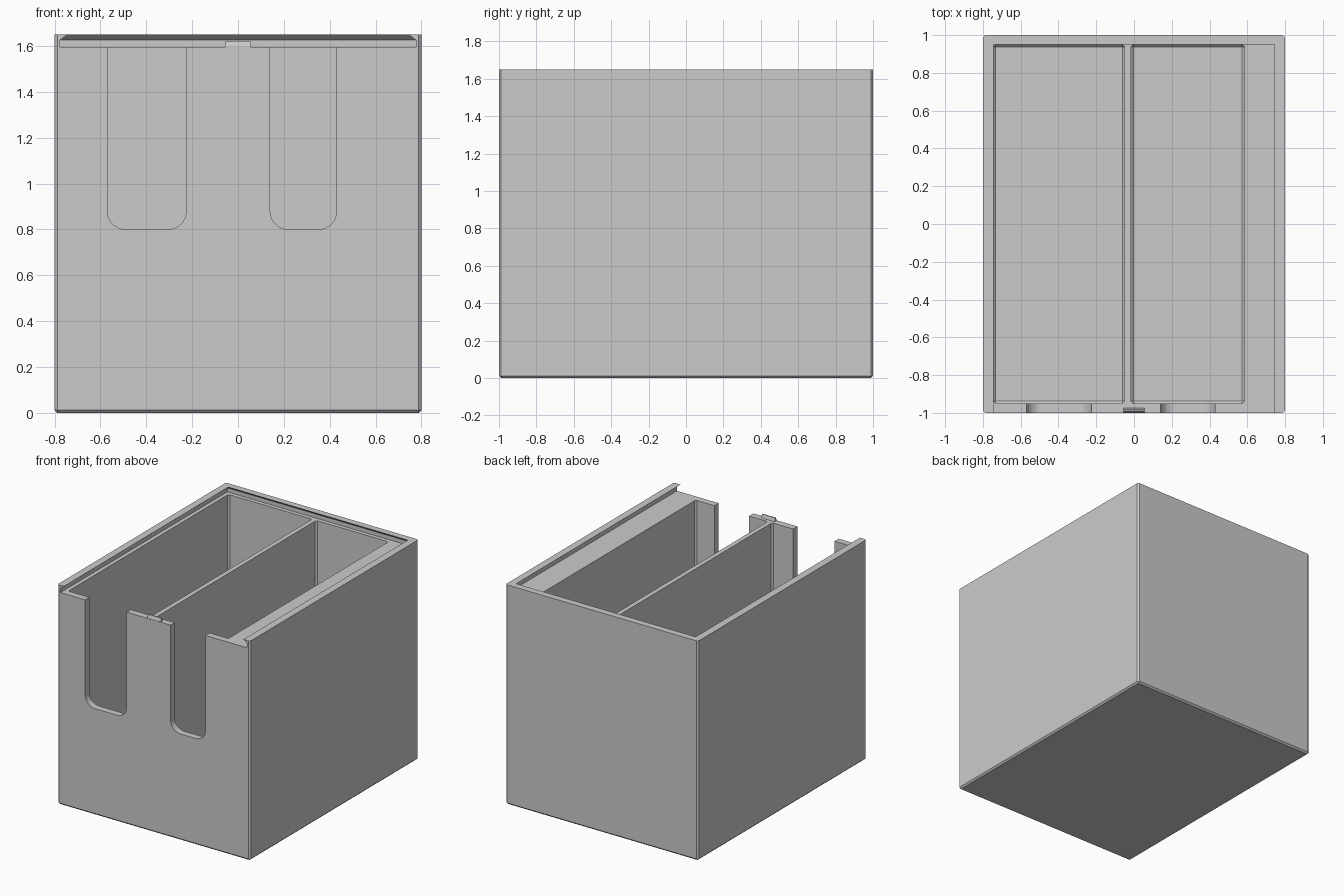
import bpy, bmesh, math

if "Cube" in bpy.data.objects:
    bpy.data.objects.remove(bpy.data.objects["Cube"], do_unlink=True)

grey = bpy.data.materials.new("plain grey")
grey.use_nodes = True
grey.diffuse_color = (0.6, 0.6, 0.6, 1)
grey.node_tree.nodes["Principled BSDF"].inputs["Base Color"].default_value = (0.6, 0.6, 0.6, 1)

HEIGHT, LEDGE, FLOOR, CHAMFER = 1.65, 1.595, 0.05, 0.012


def add_object(name, bm):
    bmesh.ops.recalc_face_normals(bm, faces=bm.faces)
    mesh = bpy.data.meshes.new(name)
    bm.to_mesh(mesh)
    bm.free()
    mesh.materials.append(grey)
    obj = bpy.data.objects.new(name, mesh)
    bpy.context.collection.objects.link(obj)
    return obj


def loft(name, rings):
    """Closed solid through a stack of matching rings of points."""
    bm = bmesh.new()
    loops = [[bm.verts.new(p) for p in ring] for ring in rings]
    n = len(loops[0])
    for low, high in zip(loops, loops[1:]):
        for i in range(n):
            j = (i + 1) % n
            bm.faces.new((low[i], low[j], high[j], high[i]))
    bm.faces.new(loops[0])
    bm.faces.new(loops[-1])
    return add_object(name, bm)


def rect(x0, x1, y0, y1, z):
    return [(x0, y0, z), (x1, y0, z), (x1, y1, z), (x0, y1, z)]


def chamfered_box(name, x0, x1, y0, y1, z0, z1):
    """Box with chamfered upright and bottom edges."""
    obj = loft(name, [rect(x0, x1, y0, y1, z0), rect(x0, x1, y0, y1, z1)])
    bm = bmesh.new()
    bm.from_mesh(obj.data)
    edges = [e for e in bm.edges if min(v.co.z for v in e.verts) < z0 + 0.001]
    bmesh.ops.bevel(bm, geom=edges, offset=CHAMFER, segments=1, affect='EDGES')
    bm.to_mesh(obj.data)
    bm.free()
    return obj


def carve(obj, cutter):
    mod = obj.modifiers.new("carve", 'BOOLEAN')
    mod.operation, mod.solver, mod.object = 'DIFFERENCE', 'EXACT', cutter
    bpy.context.view_layer.objects.active = obj
    bpy.ops.object.modifier_apply(modifier=mod.name)
    bpy.data.objects.remove(cutter, do_unlink=True)


def notch(x0, x1, z0, radius, steps=8):
    """Upright finger slot through the front wall, rounded at the bottom."""
    profile = [(x1, 1.8), (x0, 1.8)]
    for cx, start in ((x0 + radius, math.pi), (x1 - radius, 1.5 * math.pi)):
        for i in range(steps + 1):
            a = start + 0.5 * math.pi * i / steps
            profile.append((cx + radius * math.cos(a), z0 + radius + radius * math.sin(a)))
    return loft("notch_cutter", [[(x, y, z) for x, z in profile] for y in (-1.1, -0.94)])


# Outer shell
box = chamfered_box("box_body", -0.8, 0.8, -1, 1, 0, HEIGHT)

# Sliding lid channel with undercut rails, open at the front
channel = []
for inset, z in ((0, LEDGE), (0, 1.625), (0.042, 1.66)):
    channel.append(rect(inset - 0.775, 0.775 - inset, -1.1, 0.98 - inset, z))
carve(box, loft("channel_cutter", channel))

# Two compartments, each with a finger notch in the front wall
for x0, x1, half in ((-0.745, -0.05, 0.172), (-0.015, 0.585, 0.145)):
    carve(box, chamfered_box("compartment_cutter", x0, x1, -0.95, 0.95, FLOOR, 1.62))
    mid = (x0 + x1) / 2
    carve(box, notch(mid - half, mid + half, 0.8, 0.08))

# Small catch for the lid on the front wall
loft("lid_catch", [rect(-0.055, 0.055, -0.997, -0.973, LEDGE - 0.005),
                   rect(-0.055, 0.055, -0.997, -0.973, LEDGE),
                   rect(-0.055, 0.055, -0.989, -0.981, 1.62)])
